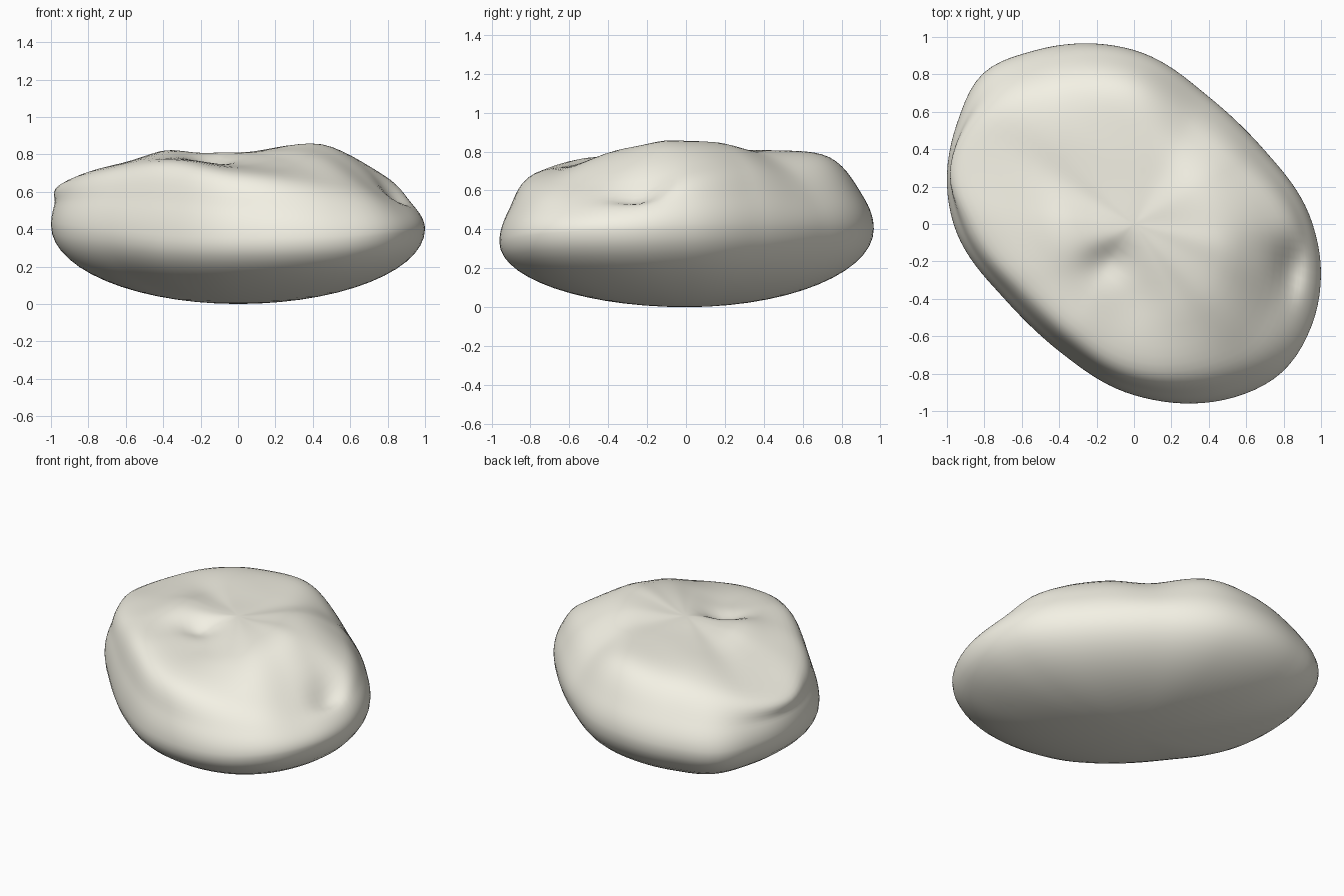
import bpy, bmesh, math
from mathutils import Vector, noise

if "Cube" in bpy.data.objects:
    bpy.data.objects.remove(bpy.data.objects["Cube"])

# Per direction: angle, outline radius, rim height, shoulder ratio, shoulder height, plateau height
SECTIONS = [
    (0, .955, .41, .82, .69, .84), (30, .80, .41, .78, .73, .84),
    (60, .79, .41, .76, .71, .81), (90, .93, .41, .77, .77, .81),
    (120, 1.07, .39, .77, .75, .80), (135, 1.14, .38, .79, .72, .79),
    (150, 1.09, .40, .89, .67, .77), (165, 1.035, .42, .93, .65, .77),
    (180, .965, .41, .87, .69, .78), (210, .80, .38, .84, .73, .80),
    (240, .79, .34, .84, .75, .77), (270, .915, .33, .84, .69, .74),
    (300, 1.07, .34, .80, .65, .77), (315, 1.12, .37, .80, .63, .80),
    (330, 1.095, .39, .79, .61, .82), (345, 1.035, .40, .79, .64, .84)]
CENTRE_TOP = .81
SEGMENTS, LOWER, STEPS = 120, 14, 7


def hermite(p0, p1, m0, m1, t):
    return (p0 * (2*t**3 - 3*t*t + 1) + m0 * (t**3 - 2*t*t + t)
            + p1 * (3*t*t - 2*t**3) + m1 * (t**3 - t*t))


def section(angle):
    """Smooth periodic interpolation of the section table."""
    n = len(SECTIONS)
    i = max(k for k in range(n) if SECTIONS[k][0] <= angle)
    rows = []
    for k in range(i - 1, i + 3):
        r = SECTIONS[k % n]
        rows.append((r[0] + 360 * (k // n),) + r[1:])
    a, b, c, d = rows
    w = c[0] - b[0]
    t = (angle - b[0]) / w
    return [hermite(b[j], c[j], (c[j]-a[j]) / (c[0]-a[0]) * w,
                    (d[j]-b[j]) / (d[0]-b[0]) * w, t) for j in range(1, 6)]


def profile(rim, s, h, p):
    """(radius ratio, height) from underside to the top centre."""
    pts = []
    for k in range(1, LOWER + 1):
        a = math.pi / 2 * k / LOWER
        pts.append((math.sin(a), rim * (1 - math.cos(a))))
    keys = [Vector(v) for v in ((1, rim), (s + .74*(1-s), rim + .48*(h-rim)),
                                (s, h), (.45, p), (0, CENTRE_TOP))]
    tans = [Vector((0, .5*(h-rim)))]
    tans += [(keys[k+1] - keys[k-1]) / 2 for k in (1, 2, 3)]
    tans[3].y *= .5
    tans.append(Vector((-.45, 0)))
    for k in range(4):
        for q in range(1, STEPS + 1):
            v = hermite(keys[k], keys[k+1], tans[k], tans[k+1], q / STEPS)
            pts.append((v.x, v.y))
    return pts[:-1]


# Local hollows and bumps on the upper side: x, y, width x, width y, height
DENTS = [(-.14, -.20, .12, .10, -.05), (.84, -.24, .08, .14, -.06),
         (-.38, .0, .14, .2, .035), (.42, -.08, .2, .25, .015)]


def surface(x, y, z):
    if z > .45:
        fade = min(1, (z - .45) / .12)
        for cx, cy, wx, wy, d in DENTS:
            z += fade * d * math.exp(-((x-cx)/wx)**2 - ((y-cy)/wy)**2)
        z += fade * .008 * noise.noise(Vector((x*3.5, y*3.5, 1.3)))
    return (x, y, z)


# Stone body
bm = bmesh.new()
columns = []
for i in range(SEGMENTS):
    deg = 360 * i / SEGMENTS
    R, rim, s, h, p = section(deg)
    c, sn = math.cos(math.radians(deg)), math.sin(math.radians(deg))
    columns.append([bm.verts.new(surface(R*r*c, R*r*sn, z))
                    for r, z in profile(rim, s, h, p)])
bottom = bm.verts.new((0, 0, 0))
top = bm.verts.new(surface(0, 0, CENTRE_TOP))
for i in range(SEGMENTS):
    a, b = columns[i], columns[(i + 1) % SEGMENTS]
    bm.faces.new((bottom, b[0], a[0]))
    for k in range(len(a) - 1):
        bm.faces.new((a[k], b[k], b[k+1], a[k+1]))
    bm.faces.new((a[-1], b[-1], top))
bmesh.ops.recalc_face_normals(bm, faces=bm.faces)
for f in bm.faces:
    f.smooth = True
mesh = bpy.data.meshes.new("stone")
bm.to_mesh(mesh)
bm.free()
stone = bpy.data.objects.new("stone", mesh)
bpy.context.collection.objects.link(stone)

# Pale cream colour
cream = bpy.data.materials.new("cream")
cream.diffuse_color = (.90, .88, .78, 1)
cream.use_nodes = True
cream.node_tree.nodes["Principled BSDF"].inputs["Base Color"].default_value = cream.diffuse_color
mesh.materials.append(cream)
